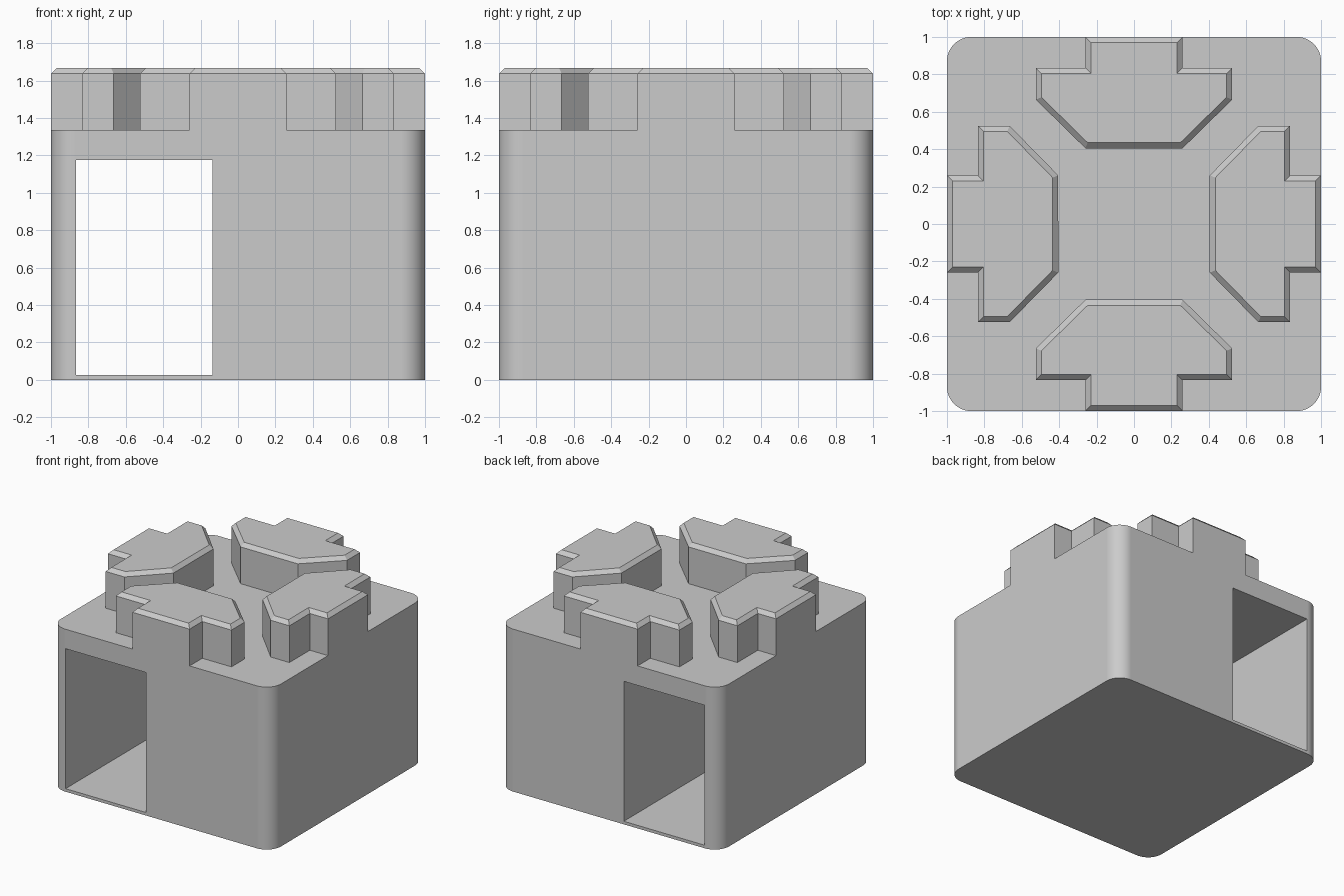
import bpy, bmesh, math
from mathutils import Matrix

cube = bpy.data.objects.get("Cube")
if cube:
    bpy.data.objects.remove(cube, do_unlink=True)

TOP = 1.335       # top of the main block
STUD_EDGE = 1.637  # where the stud chamfer starts
STUD_TOP = 1.667

grey = bpy.data.materials.new("plain grey")
grey.use_nodes = True
colour = (0.6, 0.6, 0.6, 1)
grey.diffuse_color = colour
grey.node_tree.nodes["Principled BSDF"].inputs["Base Color"].default_value = colour


def make_object(name, bm):
    bmesh.ops.recalc_face_normals(bm, faces=bm.faces)
    mesh = bpy.data.meshes.new(name)
    bm.to_mesh(mesh)
    bm.free()
    mesh.materials.append(grey)
    obj = bpy.data.objects.new(name, mesh)
    bpy.context.collection.objects.link(obj)
    return obj


def box(name, x0, x1, y0, y1, z0, z1, corner=0):
    bm = bmesh.new()
    bmesh.ops.create_cube(bm, size=1)
    bmesh.ops.scale(bm, vec=(x1 - x0, y1 - y0, z1 - z0), verts=bm.verts)
    bmesh.ops.translate(bm, vec=((x0 + x1) / 2, (y0 + y1) / 2, (z0 + z1) / 2), verts=bm.verts)
    if corner:
        upright = [e for e in bm.edges if abs(e.verts[0].co.z - e.verts[1].co.z) > 0.1]
        bmesh.ops.bevel(bm, geom=upright, offset=corner, segments=12, profile=0.5, affect='EDGES')
    return make_object(name, bm)


def stud(name, angle):
    # Half outline of the front stud, mirrored in x
    half = [(0.26, -1), (0.26, -0.835), (0.525, -0.835), (0.525, -0.665), (0.26, -0.405)]
    outline = half + [(-x, y) for x, y in reversed(half)]
    bm = bmesh.new()
    base = bm.faces.new([bm.verts.new((x, y, TOP)) for x, y in outline])
    raised = bmesh.ops.extrude_face_region(bm, geom=[base], use_keep_orig=True)["geom"]
    cap = next(g for g in raised if isinstance(g, bmesh.types.BMFace))
    for v in cap.verts:
        v.co.z = STUD_EDGE
    # Chamfered rim
    bm.normal_update()
    bmesh.ops.inset_region(bm, faces=[cap], thickness=0.03, use_even_offset=True)
    for v in cap.verts:
        v.co.z = STUD_TOP
    bmesh.ops.rotate(bm, matrix=Matrix.Rotation(angle, 3, 'Z'), verts=bm.verts)
    return make_object(name, bm)


def combine(body, other, operation):
    mod = body.modifiers.new(operation.lower(), 'BOOLEAN')
    mod.operation = operation
    mod.solver = 'EXACT'
    mod.object = other
    bpy.ops.object.modifier_apply(modifier=mod.name)
    bpy.data.objects.remove(other, do_unlink=True)


# Main block with rounded upright corners
body = box("block_body", -1, 1, -1, 1, 0, TOP, corner=0.13)
bpy.ops.object.select_all(action='DESELECT')
bpy.context.view_layer.objects.active = body
body.select_set(True)

# Rectangular passage from front to back
combine(body, box("passage_cutter", -0.867, -0.135, -1.2, 1.2, 0.025, 1.175), 'DIFFERENCE')

# Four studs around the top
for i, side in enumerate(("front", "left", "back", "right")):
    combine(body, stud(side + "_stud", i * math.pi / 2), 'UNION')

bpy.ops.object.shade_smooth_by_angle(angle=math.radians(25))
normals = body.modifiers.new("even_shading", 'WEIGHTED_NORMAL')
normals.keep_sharp = True
